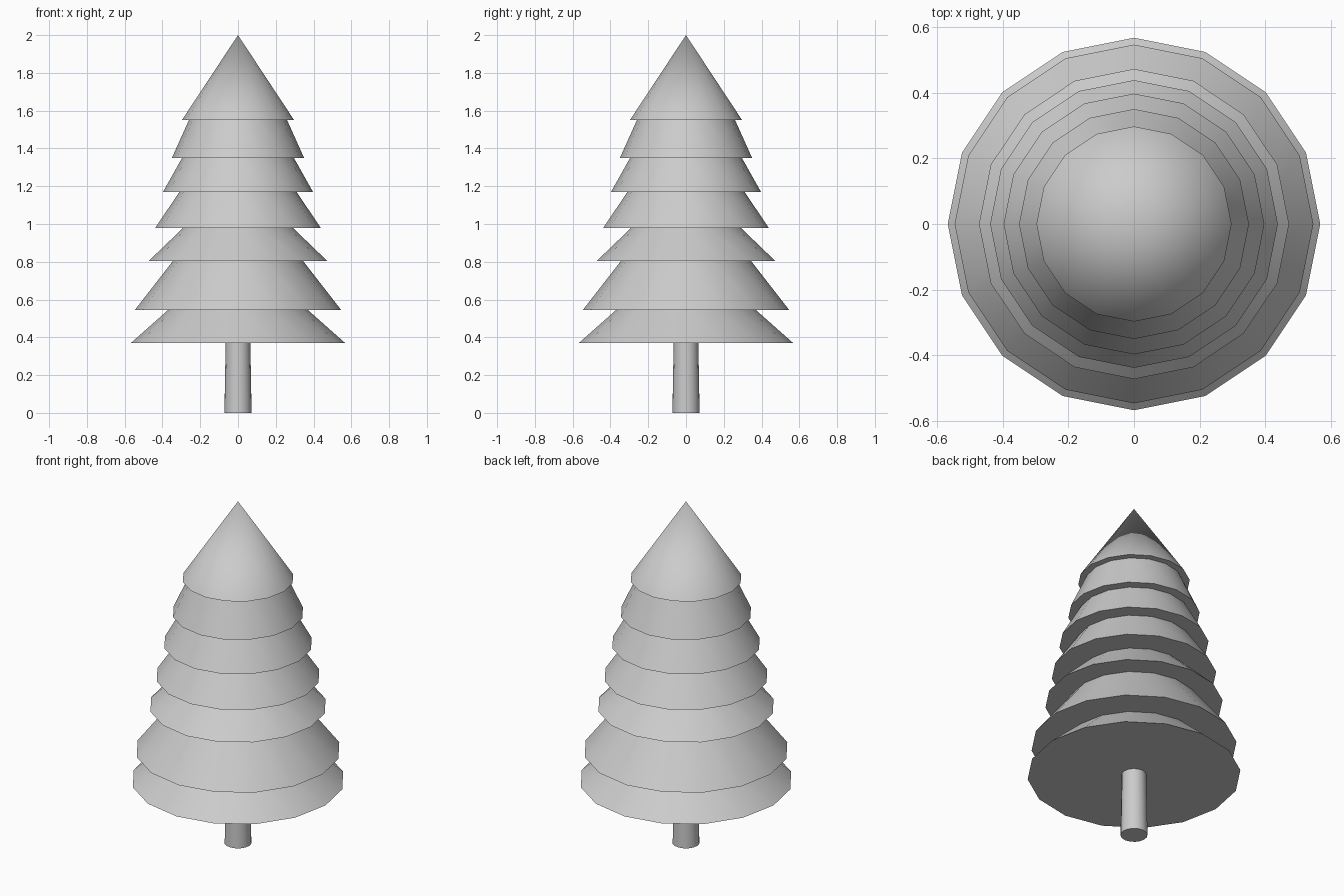
import bpy
import math

if "Cube" in bpy.data.objects:
    bpy.data.objects.remove(bpy.data.objects["Cube"], do_unlink=True)

grey = bpy.data.materials.new("plain grey")
grey.use_nodes = True
colour = (0.6, 0.6, 0.6, 1)
grey.diffuse_color = colour
grey.node_tree.nodes["Principled BSDF"].inputs["Base Color"].default_value = colour


def cone(name, bottom, top, r_bottom, r_top, sides=16):
    """Upright capped cone with smooth sides and a sharp rim."""
    bpy.ops.mesh.primitive_cone_add(
        vertices=sides, radius1=r_bottom, radius2=r_top,
        depth=top - bottom, location=(0, 0, (bottom + top) / 2))
    obj = bpy.context.object
    obj.name = name
    obj.data.materials.append(grey)
    bpy.ops.object.shade_smooth_by_angle(angle=math.radians(35))


# Trunk, slightly tapered
cone("trunk", 0, 0.39, 0.072, 0.065)

# Branch tiers: bottom height, rim radius, radius under the next tier
tiers = [
    (0.37, 0.567, 0.37),
    (0.545, 0.546, 0.344),
    (0.805, 0.472, 0.29),
    (0.98, 0.438, 0.31),
    (1.17, 0.397, 0.296),
    (1.35, 0.35, 0.26),
    (1.55, 0.297, 0),
]
heights = [t[0] for t in tiers[1:]] + [2.0]
for i, ((bottom, rim, neck), top) in enumerate(zip(tiers, heights), 1):
    cone(f"branch_tier_{i}", bottom, top, rim, neck)
